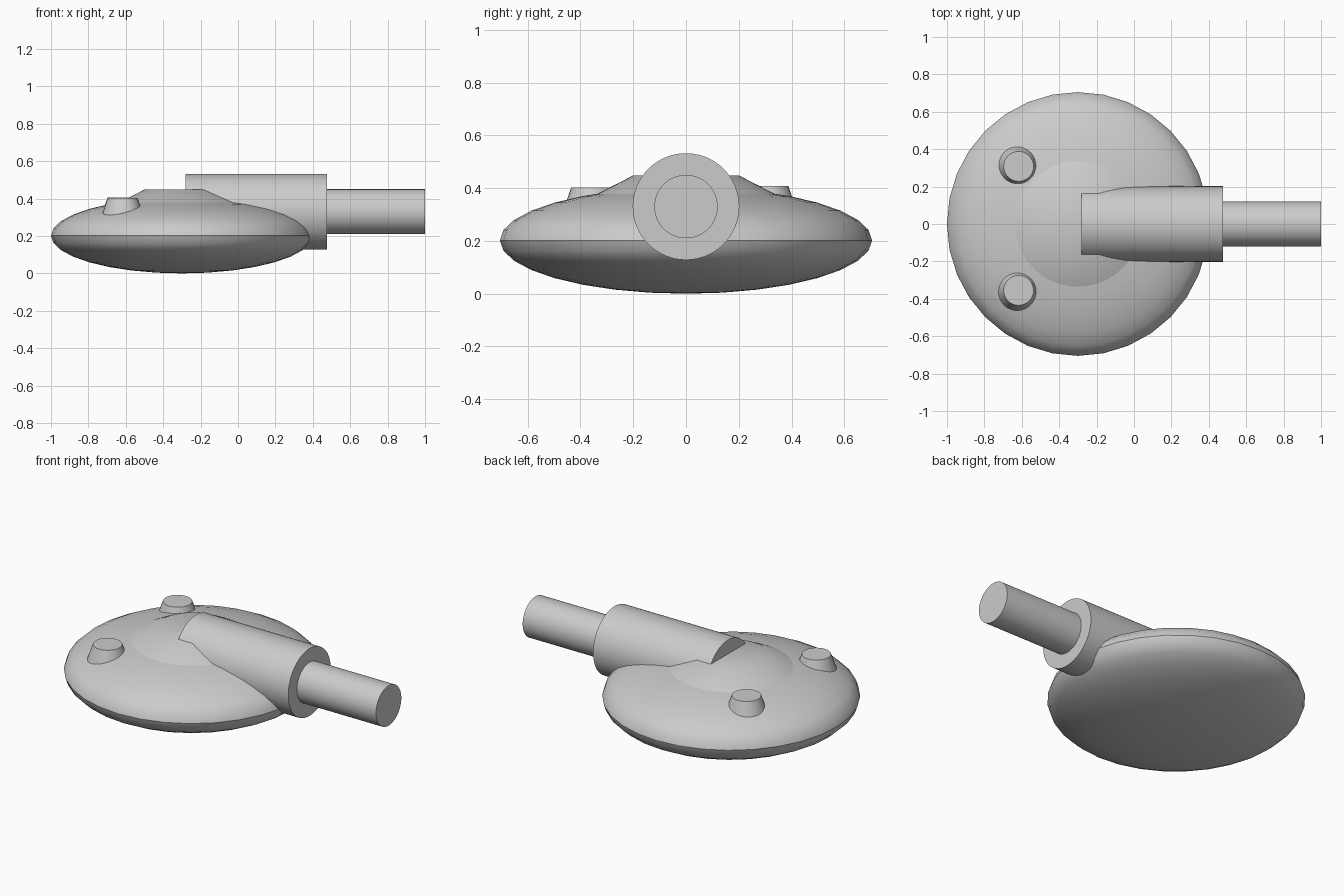
import bpy
from math import pi

if "Cube" in bpy.data.objects:
    bpy.data.objects.remove(bpy.data.objects["Cube"])


def smooth(obj, name):
    obj.name = name
    bpy.ops.object.shade_smooth_by_angle(angle=0.5)
    return obj


def frustum(name, r_bottom, r_top, z_bottom, z_top, x, y, sides=32):
    bpy.ops.mesh.primitive_cone_add(
        vertices=sides, radius1=r_bottom, radius2=r_top, depth=z_top - z_bottom,
        location=(x, y, (z_bottom + z_top) / 2))
    return smooth(bpy.context.object, name)


def rod(name, radius, x_start, x_end, z):
    bpy.ops.mesh.primitive_cylinder_add(
        vertices=64, radius=radius, depth=x_end - x_start,
        location=((x_start + x_end) / 2, 0, z), rotation=(0, pi / 2, 0))
    return smooth(bpy.context.object, name)


# Flattened round body
bpy.ops.mesh.primitive_uv_sphere_add(
    segments=32, ring_count=16, radius=1, location=(-0.3, 0, 0.202))
body = bpy.context.object
body.scale = (0.7, 0.705, 0.202)
bpy.ops.object.transform_apply(location=False, rotation=False, scale=True)
smooth(body, "body")

# Raised collar on the top centre
frustum("top_collar", 0.40, 0.20, 0.345, 0.448, -0.3, 0, 64)

# Two tapered buttons
for side, y, top in (("left", 0.308, 0.407), ("right", -0.355, 0.402)):
    frustum(side + "_button", 0.12, 0.08, top - 0.116, top, -0.617, y)

# Thick socket and thinner handle along x
rod("handle_socket", 0.202, -0.28, 0.475, 0.33)
rod("handle", 0.12, 0.40, 1.0, 0.33)
